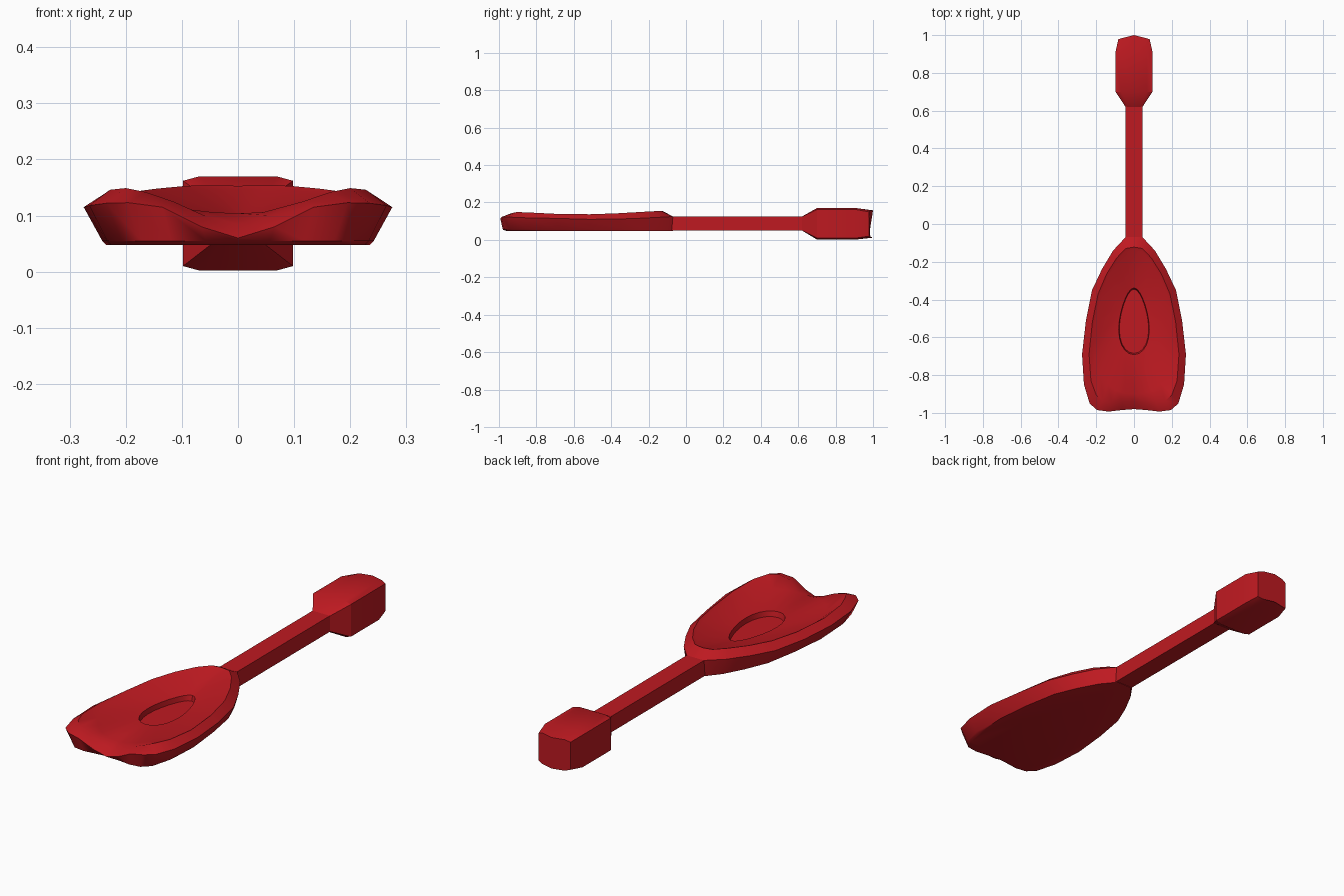
import bpy, bmesh, math

if "Cube" in bpy.data.objects:
    bpy.data.objects.remove(bpy.data.objects["Cube"])

red = bpy.data.materials.new("red_plastic")
red.diffuse_color = (0.52, 0.01, 0.015, 1)
red.use_nodes = True
red.node_tree.nodes["Principled BSDF"].inputs["Base Color"].default_value = red.diffuse_color


def loft(name, rings, cap_start=True, cap_end=True, angle=30):
    """Skin a list of closed rings that share a point count."""
    bm = bmesh.new()
    vs = [[bm.verts.new(p) for p in r] for r in rings]
    n = len(rings[0])
    for a, b in zip(vs, vs[1:]):
        for i in range(n):
            j = (i + 1) % n
            bm.faces.new((a[i], a[j], b[j], b[i]))
    if cap_start:
        bm.faces.new(vs[0][::-1])
    if cap_end:
        bm.faces.new(vs[-1])
    bmesh.ops.recalc_face_normals(bm, faces=bm.faces[:])
    me = bpy.data.meshes.new(name)
    bm.to_mesh(me)
    bm.free()
    ob = bpy.data.objects.new(name, me)
    bpy.context.collection.objects.link(ob)
    me.materials.append(red)
    bpy.ops.object.select_all(action='DESELECT')
    bpy.context.view_layer.objects.active = ob
    ob.select_set(True)
    bpy.ops.object.shade_smooth_by_angle(angle=math.radians(angle))
    return ob


def mirror(half):
    """Close a half ring running back to front along +x."""
    return half + [(-x, y, z) for x, y, z in half[-2:0:-1]]


# Blade: half outlines from the neck round to the middle of the front lip
outer = [(0, -.07, .125), (.045, -.07, .125), (.11, -.14, .121), (.17, -.24, .116),
         (.222, -.35, .112), (.255, -.515, .11), (.275, -.69, .115), (.265, -.85, .118),
         (.235, -.95, .122), (.195, -.985, .123), (.135, -.993, .115), (.065, -.985, .08),
         (0, -.98, .06)]
ridge = [(0, -.122, .153), (.045, -.13, .154), (.092, -.18, .153), (.145, -.265, .148),
         (.19, -.37, .142), (.22, -.515, .137), (.238, -.69, .139), (.228, -.83, .146),
         (.2, -.905, .149), (.165, -.935, .142), (.115, -.945, .125), (.06, -.943, .1),
         (0, -.94, .085)]
dish = [(0, -.137, .147), (.042, -.145, .147), (.085, -.195, .146), (.135, -.275, .141),
        (.178, -.38, .135), (.208, -.515, .13), (.22, -.63, .128), (.208, -.72, .126),
        (.18, -.79, .122), (.14, -.845, .117), (.095, -.88, .112), (.045, -.896, .106),
        (0, -.9, .104)]
base = [(x * .855, -.07 + (y + .07) * .965, .048) for x, y, z in outer]
lip = [(x * .88, -.07 + (y + .07) * .985, .055) for x, y, z in outer]


def slot(scale, z):
    pts = []
    for k in range(13):
        t = math.pi * k / 12
        x = .078 * math.sin(t) * (1 - .28 * math.cos(t))
        pts.append((x * scale, -.515 + .177 * scale * math.cos(t), z))
    return pts


blade_rings = [base, lip, outer, ridge, dish, slot(1, .104), slot(.96, .08)]
loft("blade", [mirror(r) for r in blade_rings], angle=40)

# Shaft: plain square bar
loft("shaft", [[(-.045, y, .05), (.045, y, .05), (.045, y, .125), (-.045, y, .125)]
               for y in (-.12, .64)])


# Grip: tapered block with slightly crowned faces and end
def section(y, hx, z0, z1, crown, bulge=0):
    half = [(0, z0), (.7, z0), (1, z0 + crown), (1, z1 - crown), (.7, z1), (0, z1)]
    return mirror([(f * hx, y + (bulge if f == 0 else bulge * .35 * (f < 1)), z)
                   for f, z in half])


loft("grip", [section(.62, .045, .05, .125, 0.001),
              section(.70, .098, .002, .17, .008),
              section(.91, .098, .002, .17, .008),
              section(.978, .083, .012, .158, .008, .022)])
